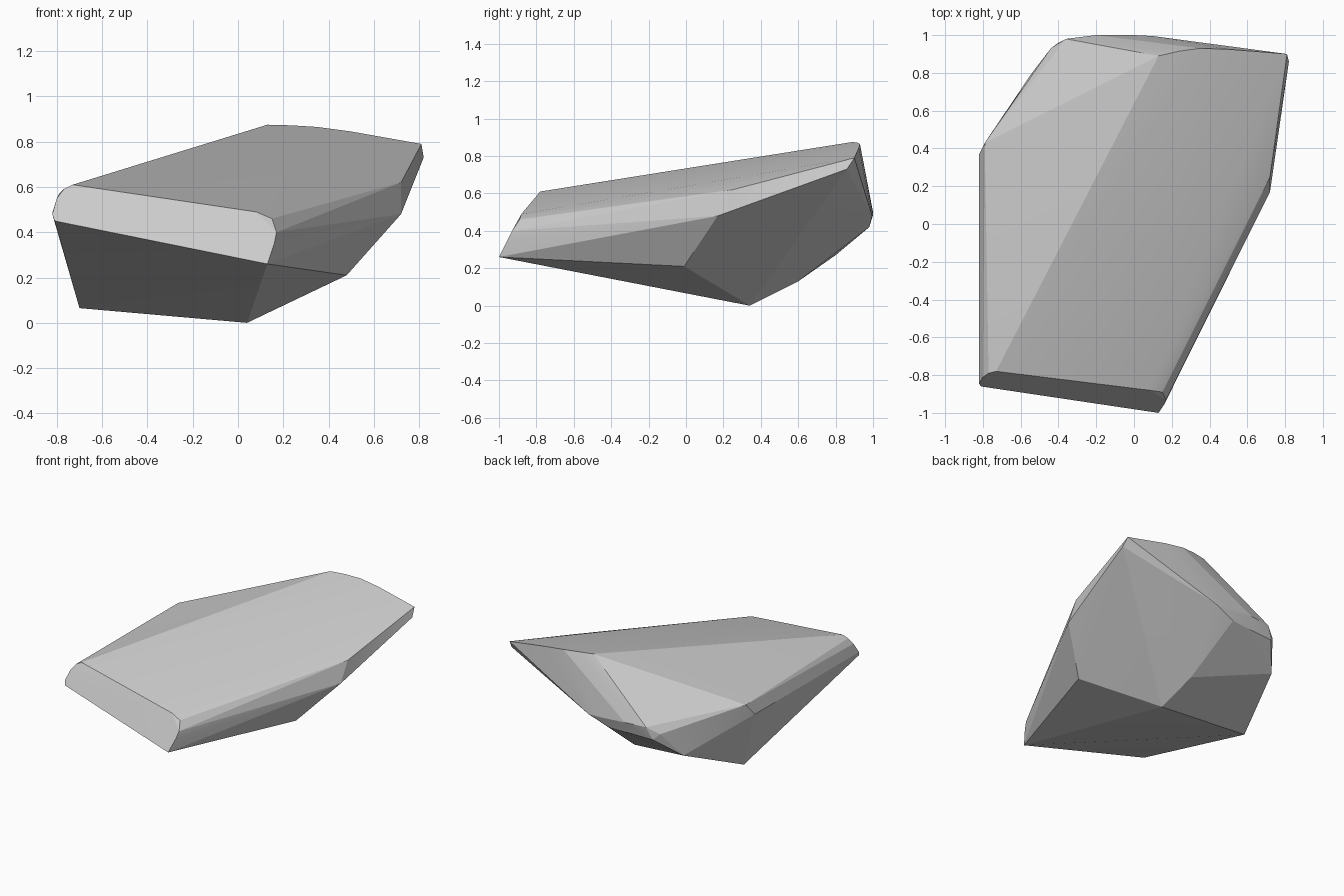
import bpy, bmesh

# Corner points of the chiselled stone, grouped by region
front_rim = [(-0.81, -0.86, 0.45), (-0.82, -0.845, 0.48), (-0.80, -0.81, 0.55),
             (-0.77, -0.79, 0.59), (-0.73, -0.78, 0.61),
             (0.08, -0.88, 0.49), (0.15, -0.89, 0.46), (0.17, -0.93, 0.40),
             (0.16, -0.955, 0.35), (0.13, -1.0, 0.26)]
underside = [(0.04, 0.34, 0.0), (-0.70, 0.325, 0.065), (0.48, -0.01, 0.21),
             (0.0, 0.60, 0.13), (-0.54, 0.80, 0.27)]
right_side = [(0.72, 0.17, 0.48), (0.72, 0.25, 0.62), (0.82, 0.86, 0.73), (0.81, 0.90, 0.79)]
left_side = [(-0.82, 0.37, 0.485), (-0.79, 0.43, 0.57)]
back = [(-0.05, 0.98, 0.42), (0.10, 0.995, 0.48), (0.0, 1.0, 0.485), (-0.20, 1.0, 0.50),
        (-0.36, 0.98, 0.50), (-0.40, 0.96, 0.41), (-0.44, 0.93, 0.45)]
top_rim = [(0.13, 0.89, 0.875), (0.24, 0.915, 0.872), (0.35, 0.93, 0.865), (0.50, 0.925, 0.845)]

# Wrap the corners in a convex skin
bm = bmesh.new()
for p in front_rim + underside + right_side + left_side + back + top_rim:
    bm.verts.new(p)
hull = bmesh.ops.convex_hull(bm, input=bm.verts[:])
loose = [v for v in bm.verts if not v.link_faces]
bmesh.ops.delete(bm, geom=loose, context='VERTS')
bmesh.ops.recalc_face_normals(bm, faces=bm.faces[:])

mesh = bpy.data.meshes.new("stone")
bm.to_mesh(mesh)
bm.free()
stone = bpy.data.objects.new("stone", mesh)
bpy.context.collection.objects.link(stone)

# Soften only the shallow facets
bpy.context.view_layer.objects.active = stone
stone.select_set(True)
bpy.ops.object.shade_smooth_by_angle(angle=0.2)
